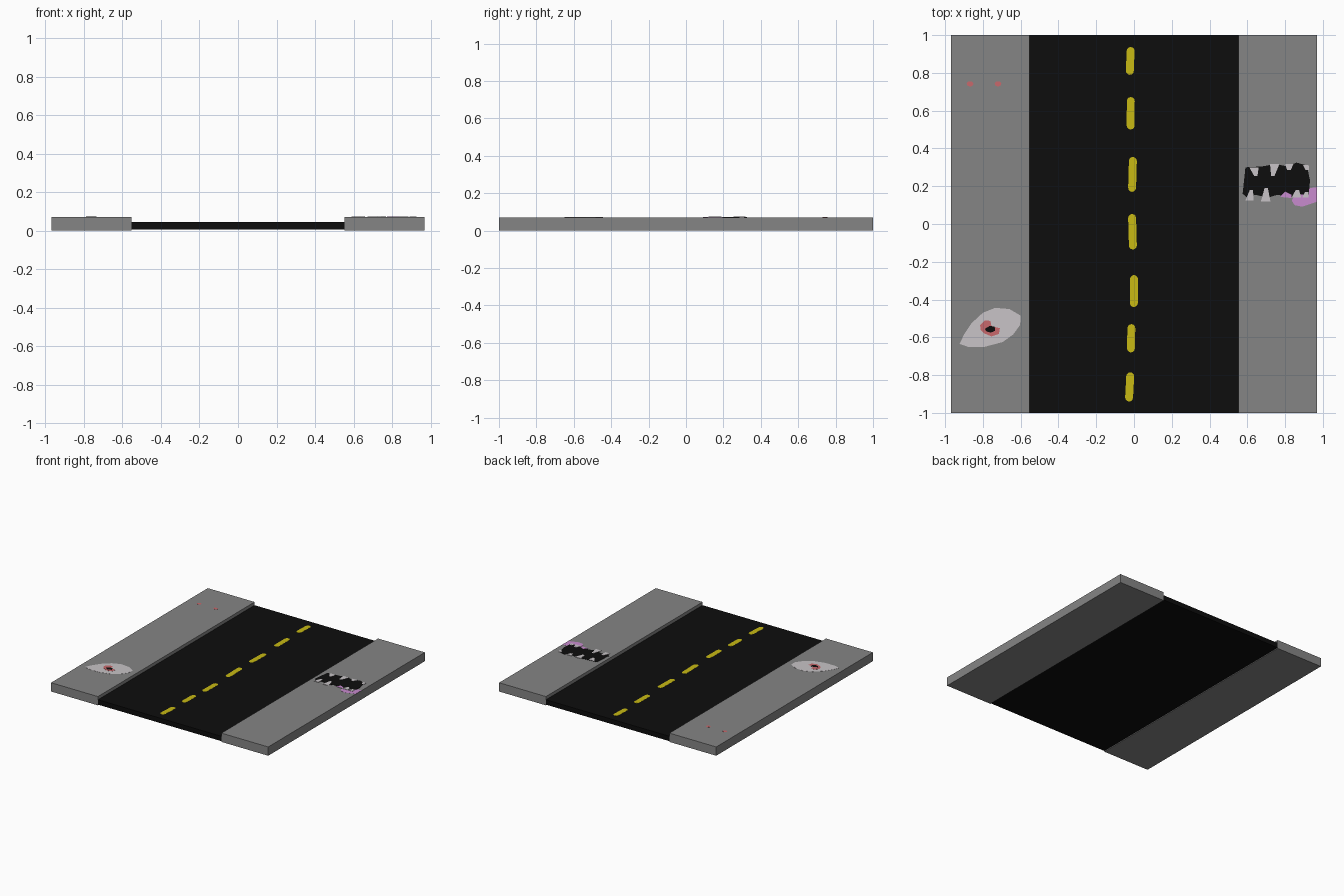
import bpy, bmesh, math

WALK_TOP, ROAD_TOP = 0.071, 0.045


def material(name, r, g, b):
    m = bpy.data.materials.new(name)
    m.diffuse_color = (r, g, b, 1)
    return m


ASPHALT = material("asphalt black", 0.004, 0.004, 0.004)
CONCRETE = material("concrete grey", 0.235, 0.235, 0.235)
YELLOW = material("line yellow", 0.58, 0.49, 0.007)
WHITE = material("chalk white", 0.58, 0.55, 0.57)
RED = material("chalk red", 0.58, 0.14, 0.15)
LILAC = material("chalk lilac", 0.58, 0.26, 0.62)


def prism(name, pts, z0, z1, mat):
    """Extrude a flat outline from z0 to z1."""
    bm = bmesh.new()
    face = bm.faces.new([bm.verts.new((x, y, z0)) for x, y in pts])
    ext = bmesh.ops.extrude_face_region(bm, geom=[face])
    for v in ext["geom"]:
        if isinstance(v, bmesh.types.BMVert):
            v.co.z = z1
    bmesh.ops.recalc_face_normals(bm, faces=bm.faces)
    me = bpy.data.meshes.new(name)
    bm.to_mesh(me)
    bm.free()
    me.materials.append(mat)
    ob = bpy.data.objects.new(name, me)
    bpy.context.collection.objects.link(ob)
    return ob


def rect(x0, x1, y0, y1):
    return [(x0, y0), (x1, y0), (x1, y1), (x0, y1)]


def capsule(xa, ya, xb, yb, r, n=6):
    """Rounded stroke outline from lower end a to upper end b."""
    t = math.atan2(yb - ya, xb - xa)
    pts = []
    for cx, cy, start in ((xb, yb, t - math.pi / 2), (xa, ya, t + math.pi / 2)):
        for i in range(n + 1):
            a = start + math.pi * i / n
            pts.append((cx + r * math.cos(a), cy + r * math.sin(a)))
    return pts


def paint(name, pts, layer, mat, base=WALK_TOP):
    """Thin plate lying on a surface; higher layers cover lower ones."""
    return prism(name, pts, base - 0.001, base + 0.0008 * layer, mat)


# Road slab and the two raised pavements
prism("road", rect(-0.552, 0.552, -1, 1), 0.006, ROAD_TOP, ASPHALT)
for side, x0, x1 in (("left", -0.97, -0.552), ("right", 0.552, 0.97)):
    prism(side + "_pavement", rect(x0, x1, -1, 1), 0, WALK_TOP, CONCRETE)

# Hand-painted centre dashes: x low, y low, x high, y high
DASHES = [(-0.026, -0.94, -0.02, -0.785), (-0.016, -0.68, -0.014, -0.53),
          (-0.001, -0.44, 0.0, -0.27), (-0.006, -0.135, -0.01, 0.053),
          (-0.01, 0.17, -0.006, 0.355), (-0.018, 0.5, -0.017, 0.672),
          (-0.022, 0.79, -0.018, 0.937)]
R = 0.021
for i, (xa, ya, xb, yb) in enumerate(DASHES):
    paint(f"centre_dash_{i + 1}", capsule(xa, ya + R, xb, yb - R, R), 1, YELLOW, ROAD_TOP)

# Eye drawing on the left pavement
paint("eye_white", [(-0.923, -0.635), (-0.9, -0.585), (-0.86, -0.525), (-0.8, -0.47),
                    (-0.735, -0.444), (-0.66, -0.45), (-0.6, -0.485), (-0.603, -0.535),
                    (-0.64, -0.585), (-0.695, -0.625), (-0.79, -0.65), (-0.88, -0.65)][::-1],
      1, WHITE)
paint("eye_iris", [(-0.815, -0.535), (-0.79, -0.51), (-0.76, -0.513), (-0.755, -0.54),
                   (-0.71, -0.552), (-0.715, -0.582), (-0.755, -0.595), (-0.795, -0.578),
                   (-0.812, -0.56)][::-1], 2, RED)
paint("eye_pupil", [(-0.79, -0.555), (-0.765, -0.54), (-0.738, -0.543),
                    (-0.735, -0.566), (-0.76, -0.575), (-0.782, -0.568)][::-1], 3, ASPHALT)

# Two small red dots
for i, x in enumerate((-0.868, -0.72)):
    paint(f"red_dot_{i + 1}", [(x + 0.018 * math.cos(k * math.pi / 5),
                               0.742 + 0.014 * math.sin(k * math.pi / 5)) for k in range(10)],
          1, RED)

# Mouth drawing on the right pavement: tongue, dark mouth, teeth
paint("tongue", [(0.835, 0.125), (0.85, 0.1), (0.89, 0.092), (0.93, 0.105), (0.968, 0.118),
                 (0.968, 0.195), (0.93, 0.19), (0.9, 0.16), (0.85, 0.15)], 1, LILAC)
paint("mouth", [(0.575, 0.16), (0.605, 0.135), (0.64, 0.155), (0.71, 0.14), (0.76, 0.155),
                (0.83, 0.14), (0.87, 0.155), (0.925, 0.155), (0.932, 0.23), (0.915, 0.31),
                (0.86, 0.325), (0.81, 0.305), (0.75, 0.318), (0.68, 0.305), (0.59, 0.3)],
      2, ASPHALT)
paint("mouth_lilac_spot", [(0.775, 0.145), (0.8, 0.14), (0.835, 0.138), (0.835, 0.155),
                           (0.8, 0.172)], 3, LILAC)

# Teeth: x left, x right, gum y, tip x, tip y
TEETH = [(0.61, 0.66, 0.3, 0.645, 0.255), (0.72, 0.77, 0.318, 0.735, 0.255),
         (0.8, 0.845, 0.318, 0.82, 0.285), (0.895, 0.925, 0.312, 0.917, 0.285),
         (0.59, 0.632, 0.125, 0.622, 0.18), (0.672, 0.722, 0.12, 0.7, 0.19),
         (0.835, 0.885, 0.14, 0.865, 0.18), (0.89, 0.925, 0.14, 0.915, 0.17)]
for i, (x0, x1, y, tx, ty) in enumerate(TEETH):
    paint(f"tooth_{i + 1}", [(x0, y), (x1, y), (tx + 0.009, ty), (tx - 0.009, ty)], 4, WHITE)
